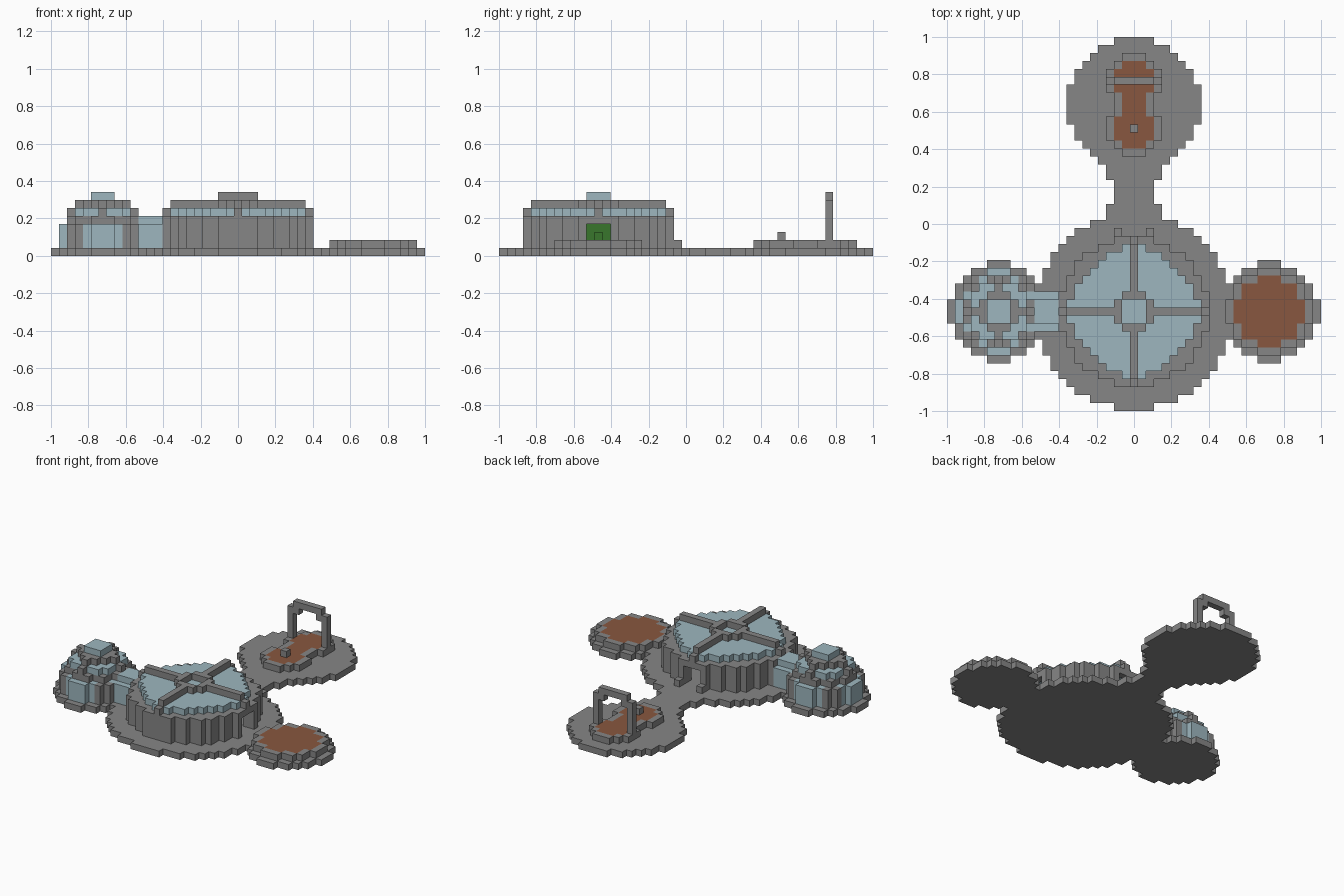
import bpy
import bmesh
from mathutils import Vector

U = 2 / 47  # edge of one block

cube = bpy.data.objects.get("Cube")
if cube:
    bpy.data.objects.remove(cube)


def material(name, rgb):
    m = bpy.data.materials.new(name)
    m.use_nodes = True
    m.diffuse_color = (*rgb, 1)
    m.node_tree.nodes["Principled BSDF"].inputs["Base Color"].default_value = (*rgb, 1)
    return m


MATS = {
    "grey": material("grey concrete", (0.24, 0.24, 0.24)),
    "blue": material("pale blue glass", (0.34, 0.47, 0.52)),
    "brown": material("brown clay", (0.25, 0.095, 0.05)),
    "green": material("leaf green", (0.04, 0.18, 0.025)),
}
parts = {}
occupied = set()


def disc(c, r):
    n = int(r) + 1
    return {(c[0] + x, c[1] + y) for x in range(-n, n + 1)
            for y in range(-n, n + 1) if x * x + y * y <= r * r}


def rect(x0, x1, y0, y1):
    return {(x, y) for x in range(x0, x1 + 1) for y in range(y0, y1 + 1)}


def square(c, h):
    return rect(c[0] - h, c[0] + h, c[1] - h, c[1] + h)


def grow(cells):
    steps = ((0, 0), (1, 0), (-1, 0), (0, 1), (0, -1))
    return {(x + a, y + b) for x, y in cells for a, b in steps}


def cross(c, n):
    return rect(c[0] - n, c[0] + n, c[1], c[1]) | rect(c[0], c[0], c[1] - n, c[1] + n)


def put(name, cells, z0, z1, colour="grey"):
    """Fill blocks of a plan shape from layer z0 to z1, keeping earlier blocks."""
    part = parts.setdefault(name, {})
    for x, y in cells:
        for z in range(z0, z1 + 1):
            if (x, y, z) not in occupied:
                occupied.add((x, y, z))
                part[x, y, z] = colour


HALL, POD, PAD, YARD = (0, -11), (-17, -11), (17, -11), (0, 15)

# Ground slab: four joined discs and a walkway
slab = disc(HALL, 12.25) | disc(POD, 6.1) | disc(PAD, 6.1) | disc(YARD, 8.3)
slab |= rect(-2, 2, 0, 8) | rect(-3, 3, 1, 2) | rect(-3, 3, 6, 7)
put("ground_slab", slab, 0, 0)

# Landing pad
put("pad_surface", disc(PAD, 4.3), 1, 1, "brown")
put("pad_rim", disc(PAD, 5.1), 1, 1)

# Yard: clay bed, rim, marker block and arch
bed = rect(-1, 1, 10, 20) | rect(-2, 2, 11, 13) | rect(-2, 2, 17, 19)
put("yard_bed", bed, 1, 1, "brown")
put("yard_rim", grow(bed), 1, 1)
put("yard_marker", {(0, 12)}, 2, 2)
put("yard_arch", {(-3, 18), (3, 18)}, 1, 6)
put("yard_arch", {(-2, 18), (2, 18)}, 6, 6)
put("yard_arch", rect(-2, 2, 18, 18), 7, 7)

# Main hall: hollow wall with doorways, eaves, glass roof and roof beams
doors = rect(-10, 10, -12, -10) | rect(-1, 1, -11, 0)
roof = {(x, y) for x, y in disc(HALL, 8.1) if abs(x) + abs(y - HALL[1]) <= 10}
put("hall_wall", disc(HALL, 9.25) - disc(HALL, 8.1) - doors, 1, 3)
put("hall_eaves", disc(HALL, 9.25) - roof, 4, 4)
put("roof_beams", cross(HALL, 9) - roof, 5, 5)
put("roof_glass", roof, 5, 5, "blue")
put("roof_beams", cross(HALL, 8) - square(HALL, 1), 6, 6)
put("roof_beams", grow(square(HALL, 1)) - square(HALL, 1), 6, 6)
put("door_posts", {(-2, -1), (2, -1)}, 1, 1)

# Greenhouse pod: glass bays between pillars, stepped dome with ribs
ring = disc(POD, 5.2) - disc(POD, 4.3) - rect(-13, -10, -12, -10)
bays = {(x, y) for x, y in ring if min(abs(x - POD[0]), abs(y - POD[1])) <= 2}
put("pod_bays", bays, 1, 3, "blue")
put("pod_pillars", ring - bays, 1, 3)
put("pod_collar", disc(POD, 4.3) - disc(POD, 2.9), 4, 4)
put("pod_ribs", cross(POD, 4) - square(POD, 1), 5, 5)
put("pod_glass", disc(POD, 3.7), 5, 5, "blue")
put("pod_ribs", cross(POD, 3) - square(POD, 1), 6, 6)
put("pod_ribs", grow(square(POD, 1)) - square(POD, 1), 6, 6)
put("pod_skylight", square(POD, 1), 6, 7, "blue")

# Glass tunnel between pod and hall
put("tunnel_sides", rect(-13, -10, -13, -13) | rect(-13, -10, -9, -9), 1, 3, "blue")
put("tunnel_top", rect(-13, -10, -12, -10), 4, 4, "blue")

# Plant inside the pod
put("plant", square(POD, 1), 1, 3, "green")
put("plant", {(-15, -11)}, 1, 2, "green")

# Turn each part's blocks into a mesh of its exposed faces
DIRS = [(1, 0, 0), (-1, 0, 0), (0, 1, 0), (0, -1, 0), (0, 0, 1), (0, 0, -1)]
for name, cells in parts.items():
    colours = sorted(set(cells.values()))
    bm = bmesh.new()
    for cell, colour in cells.items():
        centre = Vector(cell) + Vector((0, 0, 0.5))
        for d in DIRS:
            if tuple(a + b for a, b in zip(cell, d)) in occupied:
                continue
            n = Vector(d)
            s = Vector((d[1], d[2], d[0])) / 2
            t = n.cross(s)
            mid = centre + n / 2
            quad = (mid - s - t, mid + s - t, mid + s + t, mid - s + t)
            face = bm.faces.new([bm.verts.new(p * U) for p in quad])
            face.material_index = colours.index(colour)
    bmesh.ops.remove_doubles(bm, verts=bm.verts, dist=U / 100)
    bmesh.ops.dissolve_limit(bm, angle_limit=0.01, verts=bm.verts,
                             edges=bm.edges, delimit={"MATERIAL"})
    mesh = bpy.data.meshes.new(name)
    bm.to_mesh(mesh)
    bm.free()
    for colour in colours:
        mesh.materials.append(MATS[colour])
    bpy.context.collection.objects.link(bpy.data.objects.new(name, mesh))
